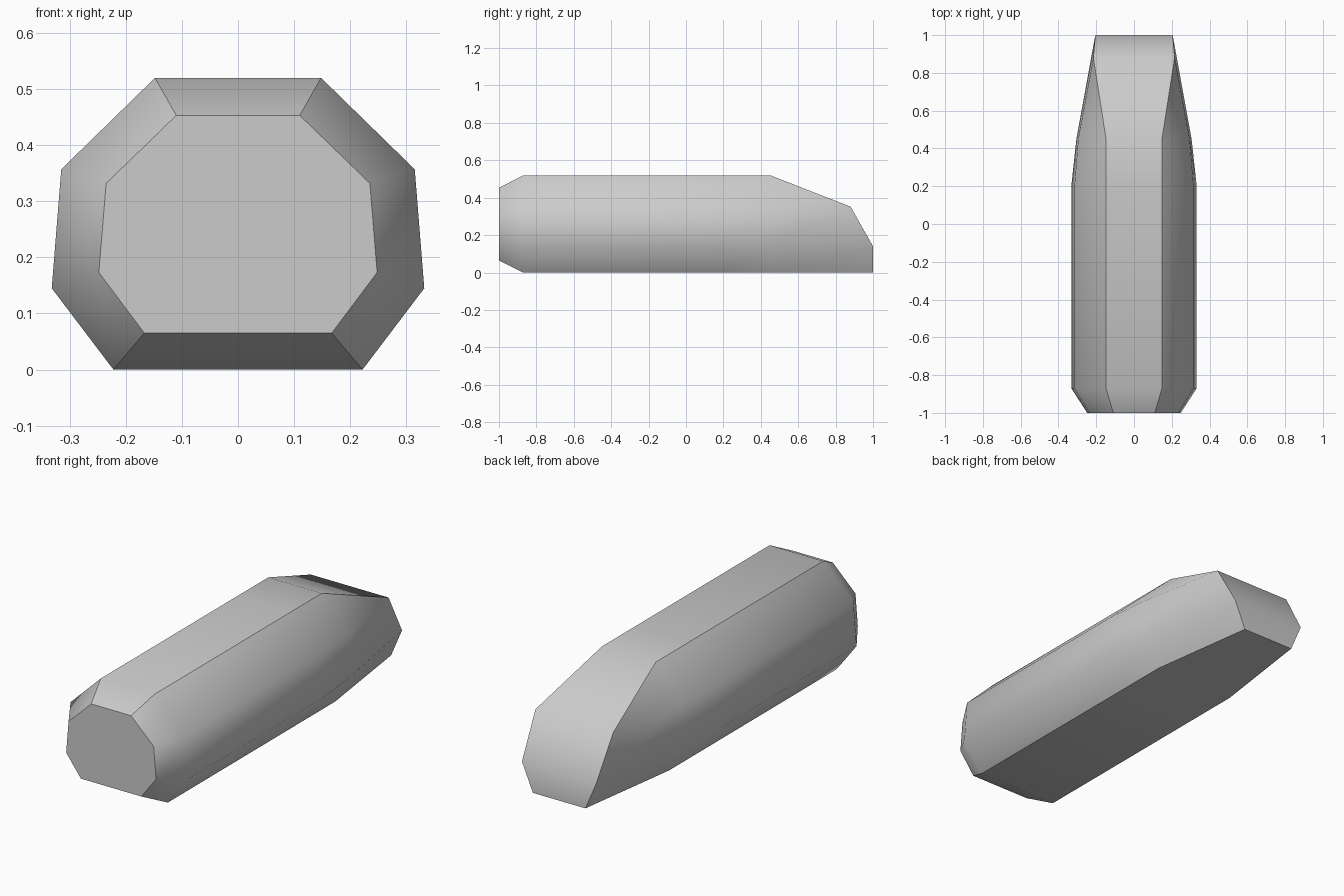
import bpy
import bmesh

cube = bpy.data.objects.get("Cube")
if cube:
    bpy.data.objects.remove(cube, do_unlink=True)

grey = bpy.data.materials.new("light grey")
grey.use_nodes = True
colour = (0.6, 0.6, 0.6, 1)
grey.diffuse_color = colour
grey.node_tree.nodes["Principled BSDF"].inputs["Base Color"].default_value = colour

# Half profiles: bottom, lower side, upper side and top corner, as (x, z)
nose = [(0.167, 0.065), (0.248, 0.173), (0.235, 0.332), (0.11, 0.453)]
body = [(0.222, 0), (0.332, 0.145), (0.315, 0.357), (0.148, 0.52)]
waist = [(0.222, 0), (0.305, 0.145), (0.295, 0.352), (0.148, 0.52)]


def station(y, profile):
    return [(x, y, z) for x, z in profile]


stations = [station(-1, nose), station(-0.87, body), station(0.2, body),
            station(0.45, waist)]
# The two upper ridges meet in one corner at the tail
tail = [(0.145, 1, 0), (0.205, 1, 0.14), (0.215, 0.88, 0.352)]

bm = bmesh.new()


def ring(points):
    left = [bm.verts.new(p) for p in points]
    right = [bm.verts.new((-x, y, z)) for x, y, z in points]
    return left + right[::-1]


rings = [ring(s) for s in stations]
end = ring(tail)
rings.append([end[i] for i in (0, 1, 2, 2, 3, 3, 4, 5)])

# Skin between stations; ridges beside the flat top and bottom stay crisp
crisp = set()
for a, b in zip(rings, rings[1:]):
    for i in range(8):
        j = (i + 1) % 8
        corners = list(dict.fromkeys([a[i], a[j], b[j], b[i]]))
        bm.faces.new(corners)
    crisp.update(frozenset((a[i], b[i])) for i in (0, 3, 4, 7))

# Flat nose, sloped tail and upright tail panel
bm.faces.new(rings[0])
crisp.update(frozenset((rings[0][i], rings[0][i - 1])) for i in range(8))
bm.faces.new((end[1], end[2], end[3], end[4]))
bm.faces.new((end[0], end[1], end[4], end[5]))
for i, j in ((0, 1), (1, 2), (3, 4), (4, 5), (5, 0)):
    crisp.add(frozenset((end[i], end[j])))

bmesh.ops.recalc_face_normals(bm, faces=bm.faces[:])
for face in bm.faces:
    face.smooth = True
for edge in bm.edges:
    edge.smooth = frozenset(edge.verts) not in crisp

mesh = bpy.data.meshes.new("faceted_body")
bm.to_mesh(mesh)
bm.free()
mesh.materials.append(grey)
bpy.context.collection.objects.link(bpy.data.objects.new("faceted_body", mesh))
